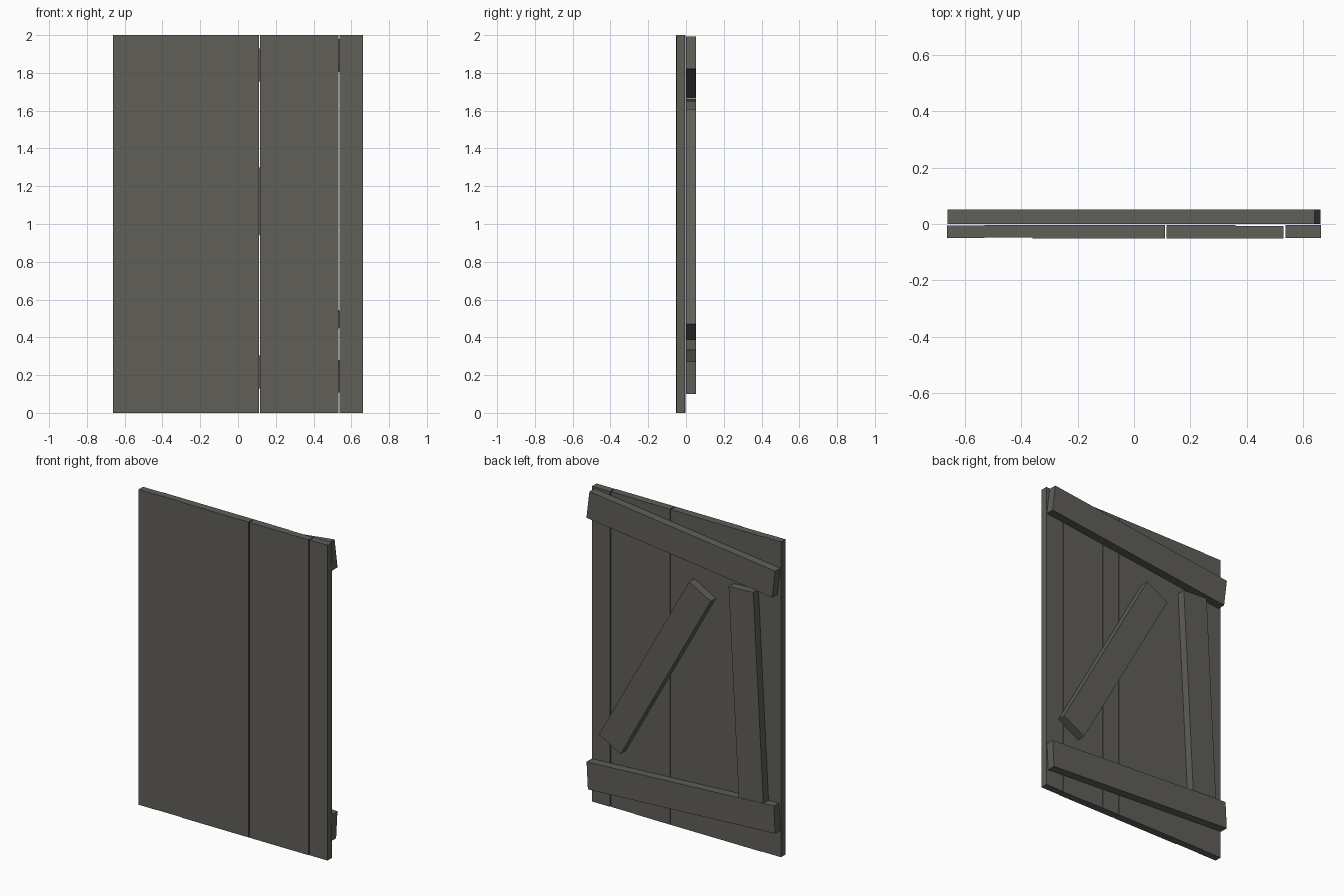
import bpy, math

if "Cube" in bpy.data.objects:
    bpy.data.objects.remove(bpy.data.objects["Cube"])

# one weathered wood colour
wood = bpy.data.materials.new("dark_weathered_wood")
wood.diffuse_color = (0.115, 0.112, 0.098, 1)
wood.use_nodes = True
wood.node_tree.nodes["Principled BSDF"].inputs["Base Color"].default_value = wood.diffuse_color


def board(name, centre, size, tilt=0.0):
    """Box of given size, turned by tilt radians about the y axis."""
    bpy.ops.mesh.primitive_cube_add(size=1, location=centre, rotation=(0, tilt, 0))
    ob = bpy.context.object
    ob.name = name
    ob.scale = size
    bpy.ops.object.transform_apply(location=False, rotation=True, scale=True)
    ob.data.materials.append(wood)
    return ob


# upright planks: left x, right x, front y, back y (slightly uneven, two open gaps)
planks = [
    (-0.663, -0.530, -0.050, -0.006),
    (-0.530, -0.360, -0.048, -0.003),
    (-0.360, 0.110, -0.052, -0.003),
    (0.116, 0.235, -0.052, -0.003),
    (0.235, 0.360, -0.052, -0.004),
    (0.360, 0.531, -0.052, -0.007),
    (0.537, 0.663, -0.049, -0.004),
]
for i, (x0, x1, y0, y1) in enumerate(planks):
    board(f"plank_{i + 1}", ((x0 + x1) / 2, (y0 + y1) / 2, 1.0), (x1 - x0, y1 - y0, 2.0))


# battens nailed on the back: end points of the centre line in x, z
def batten(name, a, b, width=0.173):
    dx, dz = b[0] - a[0], b[1] - a[1]
    board(name, ((a[0] + b[0]) / 2, 0.026, (a[1] + b[1]) / 2),
          (math.hypot(dx, dz), 0.052, width), -math.atan2(dz, dx))


batten("top_batten", (-0.652, 1.750), (0.652, 1.907))
batten("bottom_batten", (-0.657, 0.258), (0.657, 0.187))
batten("upright_brace", (-0.493, 0.337), (-0.422, 1.656))
batten("diagonal_brace", (0.499, 0.428), (-0.134, 1.566))
